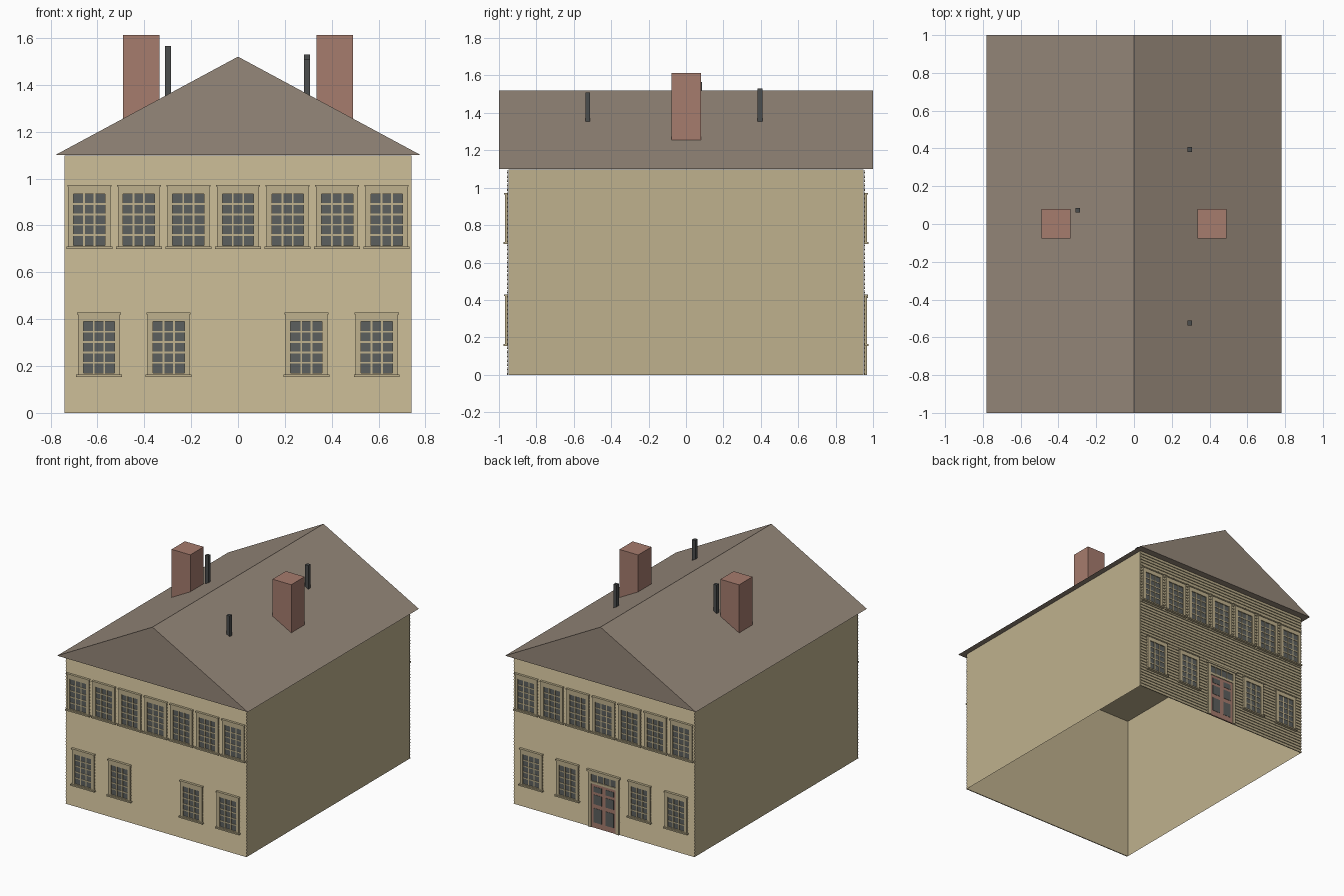
import bpy, bmesh, math
from mathutils import Matrix, Vector

cube = bpy.data.objects.get("Cube")
if cube:
    bpy.data.objects.remove(cube, do_unlink=True)


def material(name, r, g, b):
    m = bpy.data.materials.new(name)
    m.use_nodes = True
    m.diffuse_color = (r, g, b, 1)
    m.node_tree.nodes["Principled BSDF"].inputs["Base Color"].default_value = (r, g, b, 1)
    return m


CREAM = material("cream paint", 0.52, 0.44, 0.27)
SHINGLE = material("roof shingle", 0.3, 0.242, 0.192)
BRICK = material("brick red", 0.38, 0.2, 0.155)
GLASS = material("window glass", 0.107, 0.117, 0.112)
METAL = material("dark metal", 0.07, 0.075, 0.075)


def finish(name, bm, mats):
    mesh = bpy.data.meshes.new(name)
    bm.to_mesh(mesh)
    bm.free()
    for m in mats:
        mesh.materials.append(m)
    return place(name, mesh)


def place(name, mesh):
    ob = bpy.data.objects.new(name, mesh)
    bpy.context.collection.objects.link(ob)
    return ob


def box(bm, x0, x1, y0, y1, z0, z1, mat=0):
    size = Vector((x1 - x0, y1 - y0, z1 - z0))
    mid = Vector((x0 + x1, y0 + y1, z0 + z1)) / 2
    mtx = Matrix.Translation(mid) @ Matrix.Diagonal((*size, 1))
    verts = bmesh.ops.create_cube(bm, size=1, matrix=mtx)["verts"]
    for f in {f for v in verts for f in v.link_faces}:
        f.material_index = mat


def prism(bm, points, offset):
    face = bm.faces.new([bm.verts.new(p) for p in points])
    out = bmesh.ops.extrude_face_region(bm, geom=[face])["geom"]
    moved = [g for g in out if isinstance(g, bmesh.types.BMVert)]
    bmesh.ops.translate(bm, vec=offset, verts=moved)
    bmesh.ops.recalc_face_normals(bm, faces=bm.faces)


HALF_W, WALL_Y, EAVE, RIDGE = 0.74, 0.95, 1.1, 1.52
ROOF_W = 0.78

# Hollow house shell, open at the bottom
bm = bmesh.new()
box(bm, -HALF_W, HALF_W, -WALL_Y, WALL_Y, 0, EAVE - 0.002)
bm.faces.ensure_lookup_table()
bmesh.ops.delete(bm, geom=[f for f in bm.faces if f.normal.z < -0.9], context="FACES")
finish("house_walls", bm, [CREAM])

# Lapped boards on both gable ends
BOARDS = 48
bm = bmesh.new()
profile = [(-HALF_W, -WALL_Y - 0.001, EAVE - 0.002), (-HALF_W, -WALL_Y - 0.001, 0)]
pitch = (EAVE - 0.002) / BOARDS
for i in range(BOARDS):
    profile.append((-HALF_W, -WALL_Y - 0.008, i * pitch))
    profile.append((-HALF_W, -WALL_Y - 0.002, (i + 1) * pitch))
prism(bm, profile, (2 * HALF_W, 0, 0))
siding = finish("front_siding", bm, [CREAM])
place("back_siding", siding.data).rotation_euler.z = math.pi

# Gable roof
bm = bmesh.new()
prism(bm, [(-ROOF_W, -1, EAVE), (ROOF_W, -1, EAVE), (0, -1, RIDGE)], (0, 2, 0))
finish("roof", bm, [SHINGLE])

# Chimneys
for side, name in ((-1, "right_chimney"), (1, "left_chimney")):
    bm = bmesh.new()
    x = side * 0.413
    box(bm, x - 0.077, x + 0.077, -0.077, 0.079, 1.15, 1.612)
    finish(name, bm, [BRICK])

# Vent pipes
for i, (x, y, top) in enumerate([(-0.298, 0.073, 1.565), (0.295, 0.395, 1.53), (0.295, -0.525, 1.508)]):
    bm = bmesh.new()
    box(bm, x - 0.013, x + 0.013, y - 0.013, y + 0.013, 1.3, top)
    finish(f"vent_pipe_{i + 1}", bm, [METAL])


def glazing(bm, x0, x1, z0, z1, cols, rows, bar=0.008):
    """Glass sheet crossed by thin bars."""
    box(bm, x0, x1, -0.009, 0, z0, z1, 1)
    for c in range(1, cols):
        x = x0 + (x1 - x0) * c / cols
        box(bm, x - bar / 2, x + bar / 2, -0.012, 0, z0, z1)
    for r in range(1, rows):
        z = z0 + (z1 - z0) * r / rows
        box(bm, x0, x1, -0.0115, 0, z - bar / 2, z + bar / 2)


def frame(bm, w, h, gx, g0, g1, depth, mat=0):
    """Four rails around an opening of half width gx from g0 to g1."""
    for s in (-1, 1):
        box(bm, *sorted((s * gx, s * w)), -depth, 0, 0, h, mat)
    box(bm, -gx, gx, -depth, 0, g1, h, mat)
    if g0 > 0:
        box(bm, -gx, gx, -depth, 0, 0, g0, mat)


# Sash window, built once and repeated
bm = bmesh.new()
frame(bm, 0.09, 0.268, 0.067, 0.012, 0.232, 0.016)
glazing(bm, -0.067, 0.067, 0.012, 0.232, 3, 5)
box(bm, -0.098, 0.098, -0.024, 0, -0.004, 0.006)
box(bm, -0.094, 0.094, -0.021, 0, 0.262, 0.27)
window = finish("front_upper_window_1", bm, [CREAM, GLASS])

UPPER = [(i - 3) * 0.2115 for i in range(7)]
LOWER = [-0.593, -0.296, 0.292, 0.592]
first = True
for end, sign in (("front", 1), ("back", -1)):
    for row, xs, z in (("upper", UPPER, 0.703), ("lower", LOWER, 0.158)):
        for i, x in enumerate(xs):
            ob = window if first else place(f"{end}_{row}_window_{i + 1}", window.data)
            first = False
            ob.location = (sign * x, -sign * (WALL_Y + 0.001), z)
            ob.rotation_euler.z = 0 if sign > 0 else math.pi

# Back entrance: trim, transom light and panelled double door
bm = bmesh.new()
frame(bm, 0.125, 0.415, 0.102, 0, 0.395, 0.016)
box(bm, -0.135, 0.135, -0.022, 0, 0.41, 0.424)
box(bm, -0.102, 0.102, -0.015, 0, 0.325, 0.342)
glazing(bm, -0.102, 0.102, 0.342, 0.395, 4, 1)
box(bm, -0.102, 0.102, -0.01, 0, 0, 0.325, 2)
for s in (-1, 1):
    for z0, z1 in ((0.04, 0.145), (0.175, 0.245), (0.265, 0.305)):
        box(bm, *sorted((s * 0.016, s * 0.082)), -0.012, -0.005, z0, z1, 1)
door = finish("back_door", bm, [CREAM, GLASS, BRICK])
door.location.y = WALL_Y + 0.001
door.rotation_euler.z = math.pi
